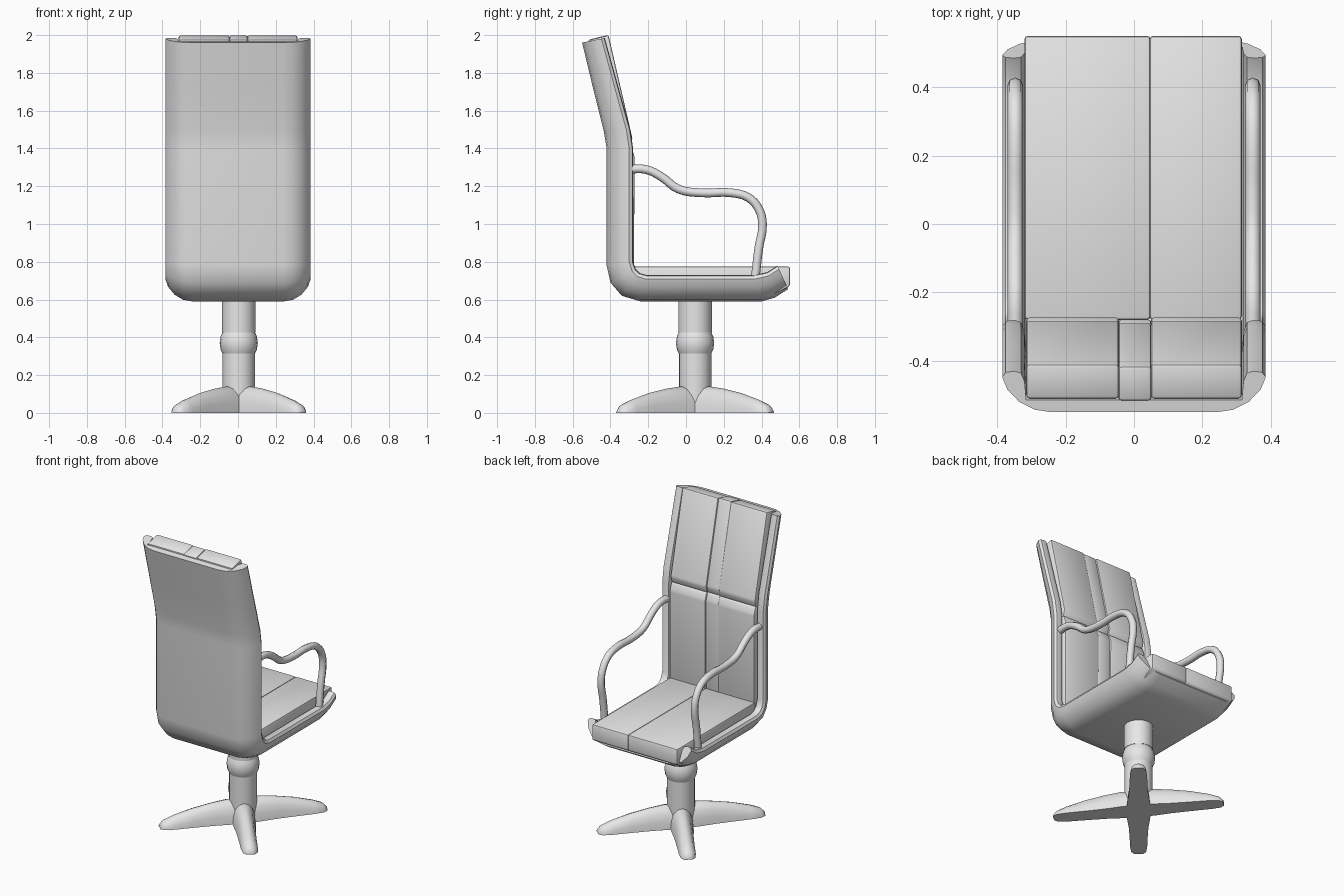
import bpy
import bmesh
import math
from mathutils import Vector

cube = bpy.data.objects.get("Cube")
if cube:
    bpy.data.objects.remove(cube, do_unlink=True)

grey = bpy.data.materials.new("plain_grey")
grey.use_nodes = True
GREY = (0.8, 0.8, 0.8, 1)
grey.diffuse_color = GREY
grey.node_tree.nodes["Principled BSDF"].inputs["Base Color"].default_value = GREY


def finish(obj, angle=40):
    """Colour the part and smooth it, keeping edges sharp."""
    obj.data.materials.clear()
    obj.data.materials.append(grey)
    bpy.ops.object.select_all(action='DESELECT')
    obj.select_set(True)
    bpy.context.view_layer.objects.active = obj
    bpy.ops.object.shade_smooth_by_angle(angle=math.radians(angle))
    return obj


def loft(name, rings, closed=False, angle=40, bevel=0):
    """Skin a list of equal rings; cap the ends, or join last to first."""
    bm = bmesh.new()
    loops = [[bm.verts.new(p) for p in ring] for ring in rings]
    count = len(loops[0])
    for a, b in zip(loops, loops[1:]):
        for i in range(count):
            j = (i + 1) % count
            bm.faces.new((a[i], a[j], b[j], b[i]))
    bm.faces.new(loops[0])
    bm.faces.new(loops[-1])
    if bevel:
        bmesh.ops.bevel(bm, geom=bm.edges[:], offset=bevel, segments=2,
                        profile=0.5, affect='EDGES', clamp_overlap=True)
    bmesh.ops.recalc_face_normals(bm, faces=bm.faces[:])
    mesh = bpy.data.meshes.new(name)
    bm.to_mesh(mesh)
    bm.free()
    obj = bpy.data.objects.new(name, mesh)
    bpy.context.collection.objects.link(obj)
    return finish(obj, angle)


# Tray-shaped shell: outer and inner side lines, joined by a U section
outer = [(-.55, 1.96), (-.49, 1.71), (-.435, 1.49), (-.42, 1.40), (-.42, .78),
         (-.40, .69), (-.34, .62), (-.24, .59), (.40, .59), (.47, .61), (.54, .655)]
inner = [(-.43, 1.985), (-.355, 1.715), (-.295, 1.50), (-.28, 1.40), (-.28, .80),
         (-.265, .76), (-.245, .74), (-.21, .73), (.36, .73), (.43, .745), (.485, .78)]
half = [(.24, 0), (.29, .06), (.335, .25), (.37, .55), (.385, .85), (.375, .97),
        (.35, 1), (.33, .95), (.32, .75), (.315, .3)]
section = half + [(-x, t) for x, t in reversed(half)]
rings = []
for o, i in zip(outer, inner):
    o, i = Vector(o), Vector(i)
    rings.append([(x, *o.lerp(i, t)) for x, t in section])
loft("seat_shell", rings)


# Padded cushions, split into strips by seams
def pad(name, profile, x0, x1):
    loft(name, [[(x, y, z) for y, z in profile] for x in (x0, x1)], bevel=0.01)


seat = [(-.28, .63), (.47, .63), (.55, .67), (.55, .775), (-.28, .775)]
pad("seat_cushion_right", seat, -.32, .048)
pad("seat_cushion_left", seat, .046, .315)

lower_back = [(-.385, .72), (-.275, .72), (-.273, 1.36), (-.29, 1.41), (-.385, 1.41)]
upper_back = [(-.385, 1.405), (-.295, 1.405), (-.283, 1.45), (-.41, 2.0), (-.512, 1.975)]
strips = {"right": (-.315, -.044, 0), "middle": (-.046, .051, -.006), "left": (.049, .315, 0)}
for side, (x0, x1, shift) in strips.items():
    for label, shape in (("lower", lower_back), ("upper", upper_back)):
        pad(f"{label}_back_cushion_{side}", [(y + shift, z) for y, z in shape], x0, x1)

# Bent tube armrests
arm_path = [(-.31, 1.29), (-.21, 1.288), (-.13, 1.25), (-.04, 1.185), (.08, 1.165),
            (.24, 1.165), (.33, 1.14), (.385, 1.08), (.405, 1.0), (.385, .87), (.365, .70)]
for side, x in (("left", .347), ("right", -.347)):
    curve = bpy.data.curves.new(f"armrest_{side}", 'CURVE')
    curve.dimensions = '3D'
    curve.bevel_depth = 0.023
    curve.bevel_resolution = 2
    curve.resolution_u = 4
    curve.use_fill_caps = True
    spline = curve.splines.new('BEZIER')
    spline.bezier_points.add(len(arm_path) - 1)
    for point, (y, z) in zip(spline.bezier_points, arm_path):
        point.co = (x, y, z)
        point.handle_left_type = point.handle_right_type = 'AUTO'
    arm = bpy.data.objects.new(f"armrest_{side}", curve)
    bpy.context.collection.objects.link(arm)
    bpy.ops.object.select_all(action='DESELECT')
    arm.select_set(True)
    bpy.context.view_layer.objects.active = arm
    bpy.ops.object.convert(target='MESH')
    finish(bpy.context.object, 60)


# Pedestal column with a bulging collar
CENTRE = Vector((.004, .048, 0))


def turned(name, profile, sides=20):
    loft(name, [[CENTRE + Vector((r * math.cos(a), r * math.sin(a), z))
                 for a in (k * math.tau / sides for k in range(sides))]
                for r, z in profile])


turned("lower_column", [(.086, .02), (.086, .32)])
turned("collar", [(.084, .31), (.096, .335), (.101, .37), (.096, .405), (.084, .43)])
turned("upper_column", [(.089, .425), (.089, .60)])

# Four tapered feet: distance along the foot, half width, height
foot = [(0, .075, .13), (.10, .07, .14), (.20, .06, .128), (.32, .055, .105),
        (.44, .052, .07), (.50, .045, .045), (.525, .025, .02)]
arc = [k * math.pi / 8 for k in range(9)]
for fore, sy in (("front", -1), ("back", 1)):
    for side, sx in (("left", 1), ("right", -1)):
        along = Vector((sx * .345, sy * .41, 0)).normalized()
        across = Vector((-along.y, along.x, 0))
        loft(f"foot_{fore}_{side}",
             [[CENTRE + along * d + across * (w * math.cos(a)) + Vector((0, 0, h * math.sin(a)))
               for a in arc] for d, w, h in foot], angle=50)
